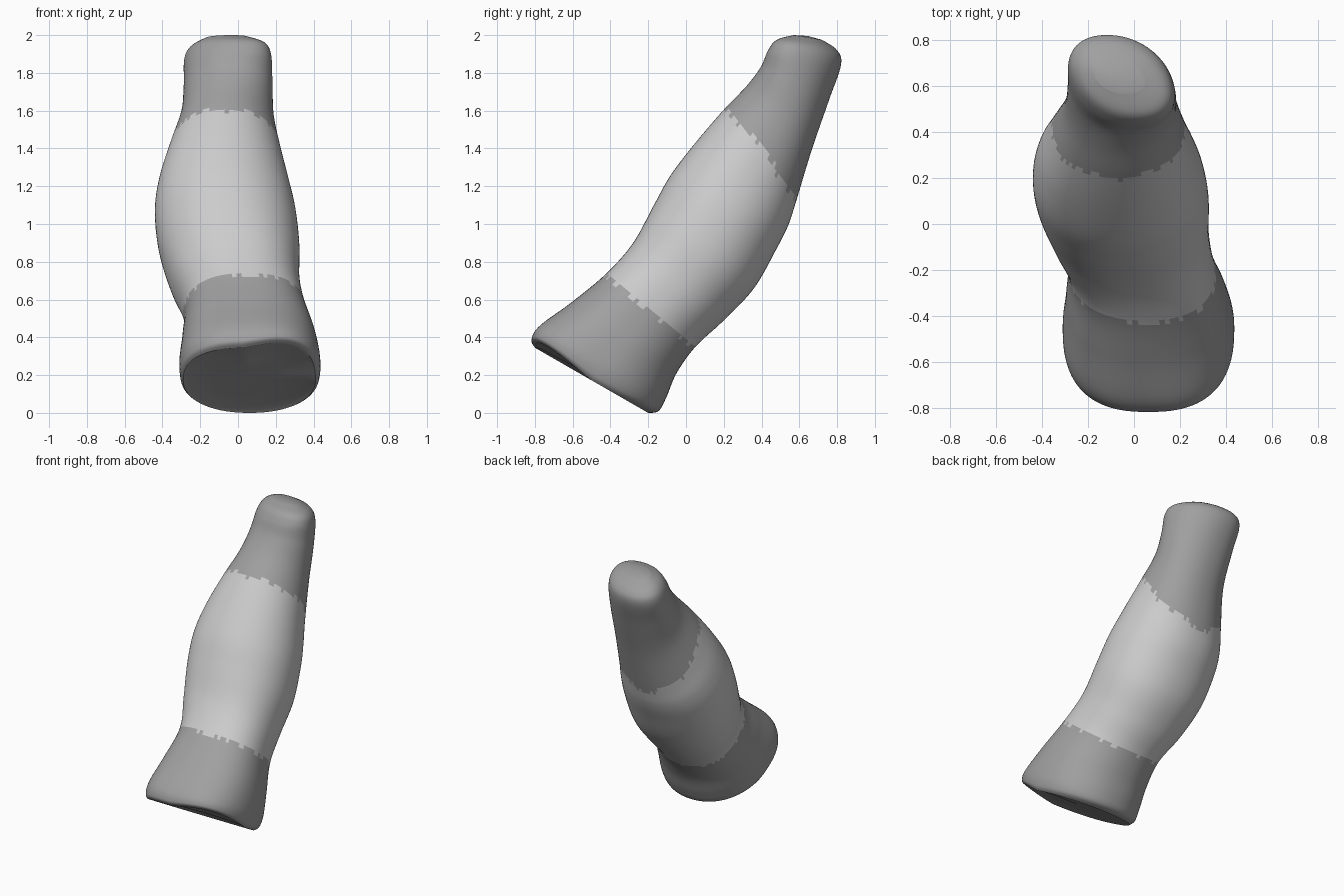
import bpy, bmesh, math, random
from mathutils import Vector

if "Cube" in bpy.data.objects:
    bpy.data.objects.remove(bpy.data.objects["Cube"])

random.seed(4)
SEGS, STEPS = 96, 8

# Stations: front edge (y, z), back edge (y, z), left x, right x, skew,
# squareness of the front half, lift of the front right corner
stations = [Vector(s) for s in (
    (-0.80, 0.345, -0.20, 0.0, -0.29, 0.41, 0.0, 2.5, 0.20),
    (-0.817, 0.385, -0.145, 0.01, -0.305, 0.43, 0.0, 2.5, 0.16),
    (-0.77, 0.46, -0.105, 0.08, -0.31, 0.435, 0.0, 2.5, 0.08),
    (-0.60, 0.59, -0.05, 0.21, -0.295, 0.405, 0.01, 2.5, 0.0),
    (-0.42, 0.74, 0.05, 0.35, -0.29, 0.35, 0.02, 2.4, 0.0),
    (-0.28, 0.90, 0.20, 0.49, -0.36, 0.325, 0.01, 2.3, 0.0),
    (-0.17, 1.10, 0.36, 0.66, -0.42, 0.325, 0.00, 2.15, 0.0),
    (-0.08, 1.26, 0.48, 0.87, -0.44, 0.305, 0.00, 2.1, 0.0),
    (0.05, 1.43, 0.54, 0.99, -0.42, 0.27, 0.00, 2.1, 0.0),
    (0.20, 1.605, 0.58, 1.11, -0.37, 0.23, 0.00, 2.1, 0.0),
    (0.32, 1.73, 0.665, 1.39, -0.305, 0.19, 0.00, 2.1, 0.0),
    (0.395, 1.83, 0.755, 1.65, -0.285, 0.18, 0.03, 2.1, 0.0),
    (0.435, 1.92, 0.82, 1.84, -0.275, 0.165, 0.06, 2.2, 0.0),
    (0.48, 1.975, 0.80, 1.92, -0.24, 0.13, 0.06, 2.2, 0.0),
    (0.57, 2.0, 0.72, 1.975, -0.17, 0.04, 0.03, 2.2, 0.0))]
LOWER, UPPER = 4 * STEPS, 9 * STEPS


def spline(i, t):
    p = [stations[min(max(i + k, 0), len(stations) - 1)] for k in (-1, 0, 1, 2)]
    return 0.5 * (2 * p[1] + (p[2] - p[0]) * t
                  + (2 * p[0] - 5 * p[1] + 4 * p[2] - p[3]) * t ** 2
                  + (3 * p[1] - p[0] - 3 * p[2] + p[3]) * t ** 3)


def section(s):
    """Rounded cross-section spanning the four measured edges."""
    front, back = Vector((s[6], s[0], s[1])), Vector((-s[6], s[2], s[3]))
    centre, half = (front + back) / 2, (back - front) / 2
    centre.x = (s[4] + s[5]) / 2
    pts = []
    for k in range(SEGS):
        a = math.tau * k / SEGS
        c, n = math.cos(a), math.sin(a)
        power = s[7] if n < 0 else 2.15
        u = math.copysign(abs(c) ** (2 / power), c)
        v = math.copysign(abs(n) ** (2 / power), n)
        p = centre + Vector(((s[5] - s[4]) / 2 * u, 0, 0)) + half * v
        p.z += s[8] * max(0, -v) * max(0, p.x - 0.03)
        pts.append(p)
    return pts


bm = bmesh.new()


def bridge(a, b):
    return [bm.faces.new((a[k], a[(k + 1) % SEGS], b[(k + 1) % SEGS], b[k]))
            for k in range(SEGS)]


def fan(ring, tip):
    apex = bm.verts.new(tip)
    for k in range(SEGS):
        bm.faces.new((ring[k], ring[(k + 1) % SEGS], apex)).material_index = 1


# Outer skin, with slightly ragged shade boundaries
samples = [spline(i, j / STEPS) for i in range(len(stations) - 1) for j in range(STEPS)]
samples.append(stations[-1])
rings = [[bm.verts.new(p) for p in section(s)] for s in samples]
ragged = [random.choice((0, 0, 1)) for _ in range(SEGS)]
# The upper boundary rises a little on both flanks
bow = [round(1.6 * abs(math.cos(math.tau * k / SEGS))) for k in range(SEGS)]
for r in range(len(rings) - 1):
    for k, f in enumerate(bridge(rings[r], rings[r + 1])):
        light = LOWER - ragged[k] <= r < UPPER + bow[k] - ragged[-k]
        f.material_index = 0 if light else 1

# Rounded tip
mid = sum((v.co for v in rings[-1]), Vector()) / SEGS
fan(rings[-1], mid + Vector((0, 0, 0.008)))

# Nearly flat underside
base = rings[0]
mid = sum((v.co for v in base), Vector()) / SEGS
up = Vector((0, 0.5, 0.87))
prev = base
for scale, depth in ((0.93, 0.008), (0.5, 0.012)):
    ring = [bm.verts.new(mid + (v.co - mid) * scale + up * depth) for v in base]
    for f in bridge(prev, ring):
        f.material_index = 1
    prev = ring
fan(prev, mid + up * 0.012)

bmesh.ops.recalc_face_normals(bm, faces=bm.faces)
low = min(v.co.z for v in bm.verts)
bmesh.ops.translate(bm, verts=bm.verts, vec=(0, 0, -low))

mesh = bpy.data.meshes.new("limb_segment")
bm.to_mesh(mesh)
bm.free()
for name, g in (("light_grey", 0.8), ("dark_grey", 0.35)):
    mat = bpy.data.materials.new(name)
    mat.diffuse_color = (g, g, g, 1)
    mat.use_nodes = True
    mat.node_tree.nodes["Principled BSDF"].inputs["Base Color"].default_value = mat.diffuse_color
    mesh.materials.append(mat)
limb = bpy.data.objects.new("limb_segment", mesh)
bpy.context.collection.objects.link(limb)
bpy.context.view_layer.objects.active = limb
limb.select_set(True)
bpy.ops.object.shade_smooth_by_angle(angle=math.radians(50))
